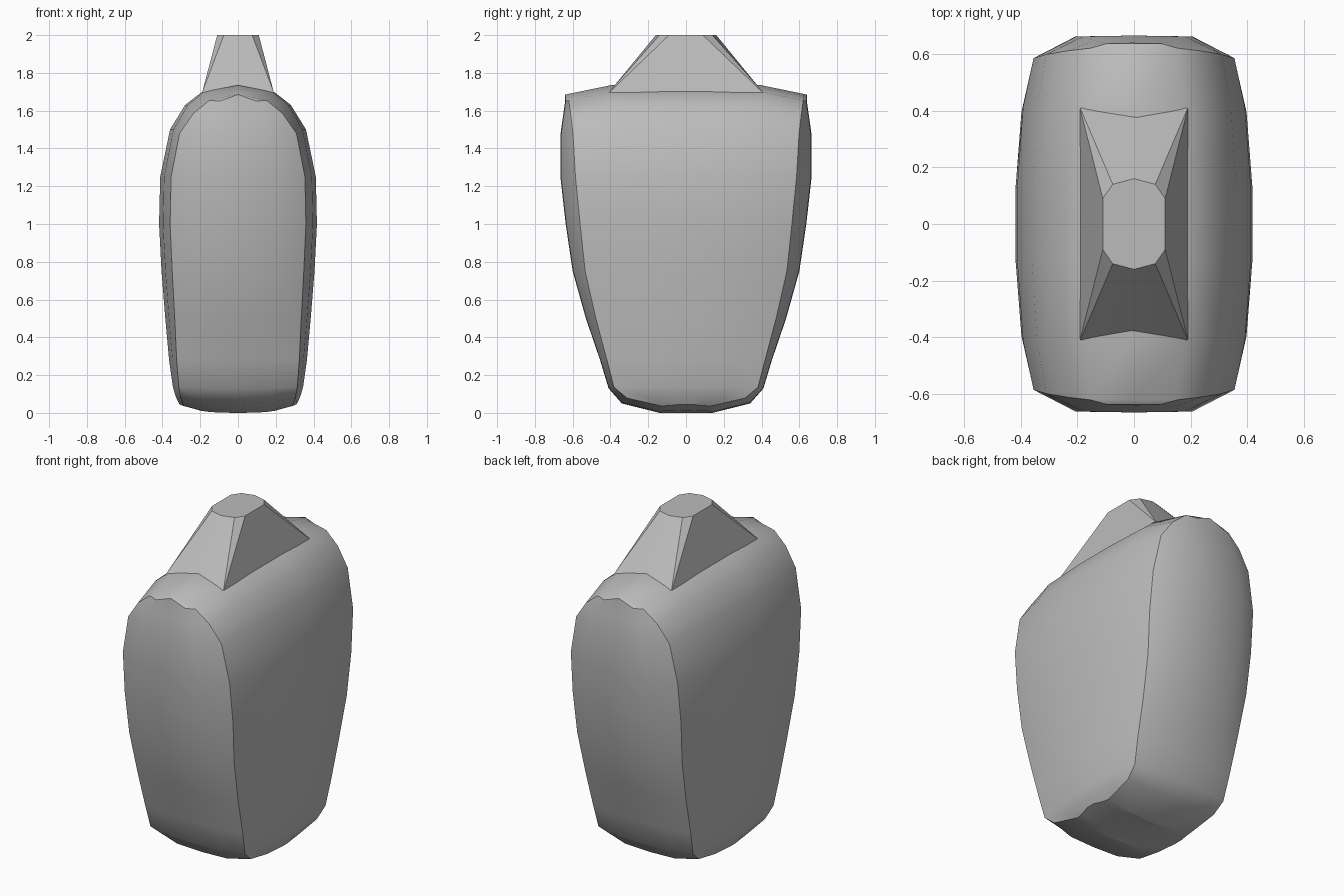
import bpy
import bmesh

cube = bpy.data.objects.get("Cube")
if cube:
    bpy.data.objects.remove(cube, do_unlink=True)

# One plain grey for everything
grey = bpy.data.materials.new("plain grey")
grey.use_nodes = True
grey.diffuse_color = (0.5, 0.5, 0.5, 1)
grey.node_tree.nodes["Principled BSDF"].inputs["Base Color"].default_value = grey.diffuse_color


def mirror_ring(quarter):
    """Close a ring from a quarter that runs from the +y axis towards +x."""
    right = quarter + [(x, -y) for x, y in reversed(quarter)]
    left = [(-x, y) for x, y in reversed(right[1:-1])]
    return right + left


def loft(name, rings, angle, cap_top=False):
    """Bridge equal-length rings of points into one shaded object."""
    bm = bmesh.new()
    rows = [[bm.verts.new(p) for p in ring] for ring in rings]
    count = len(rows[0])
    for low, high in zip(rows, rows[1:]):
        for i in range(count):
            j = (i + 1) % count
            bm.faces.new((low[i], low[j], high[j], high[i]))
    if cap_top:
        bm.faces.new(rows[-1])
    bmesh.ops.remove_doubles(bm, verts=bm.verts, dist=0.002)
    bmesh.ops.recalc_face_normals(bm, faces=bm.faces)
    mesh = bpy.data.meshes.new(name)
    bm.to_mesh(mesh)
    bm.free()
    obj = bpy.data.objects.new(name, mesh)
    bpy.context.collection.objects.link(obj)
    mesh.materials.append(grey)
    bpy.ops.object.select_all(action='DESELECT')
    obj.select_set(True)
    bpy.context.view_layer.objects.active = obj
    bpy.ops.object.shade_smooth_by_angle(angle=angle)
    return obj


# Body: height, half width, half depth, and the corner edge as a share of each
PROFILE = [
    (0, 0, .13, .93, .93), (0, .2, .135, .93, .93), (0, .31, .14, .93, .93),
    (.05, .33, .34, .92, .92), (.13, .345, .41, .91, .93),
    (.28, .365, .455, .89, .92), (.5, .385, .53, .87, .9),
    (.75, .405, .6, .86, .89), (1, .418, .637, .86, .88),
    (1.25, .412, .665, .86, .88), (1.5, .36, .665, .86, .9),
    (1.63, .28, .65, .84, .94), (1.7, .19, .64, .8, .97),
    (1.735, 0, .64, .8, .97),
]


def body_ring(z, half_x, half_y, corner_x, corner_y):
    shape = [(0, 1), (.5, .995), (corner_x, corner_y), (.95, .62), (1, .2)]
    ring = []
    for x, y in mirror_ring([(a * half_x, b * half_y) for a, b in shape]):
        # The shoulders dip towards the ends; the underside lifts at the sides
        dip = .05 * max(0, abs(y) - .41) / .23 * min(1, max(0, (z - 1.4) / .2))
        lift = .05 * (abs(x) / .32) ** 3 * max(0, 1 - z / .15)
        ring.append((x, y, z - dip + lift))
    return ring


loft("body", [body_ring(*row) for row in PROFILE], .6)

# Neck: a rectangular foot tapering to a faceted flat top
foot = mirror_ring([(0, .41), (.19, .41), (.19, .407)])
rim = mirror_ring([(0, .16), (.075, .14), (.11, .09)])
loft("neck", [[(x, y, 1.695) for x, y in foot], [(x, y, 2) for x, y in rim]], .3, cap_top=True)
